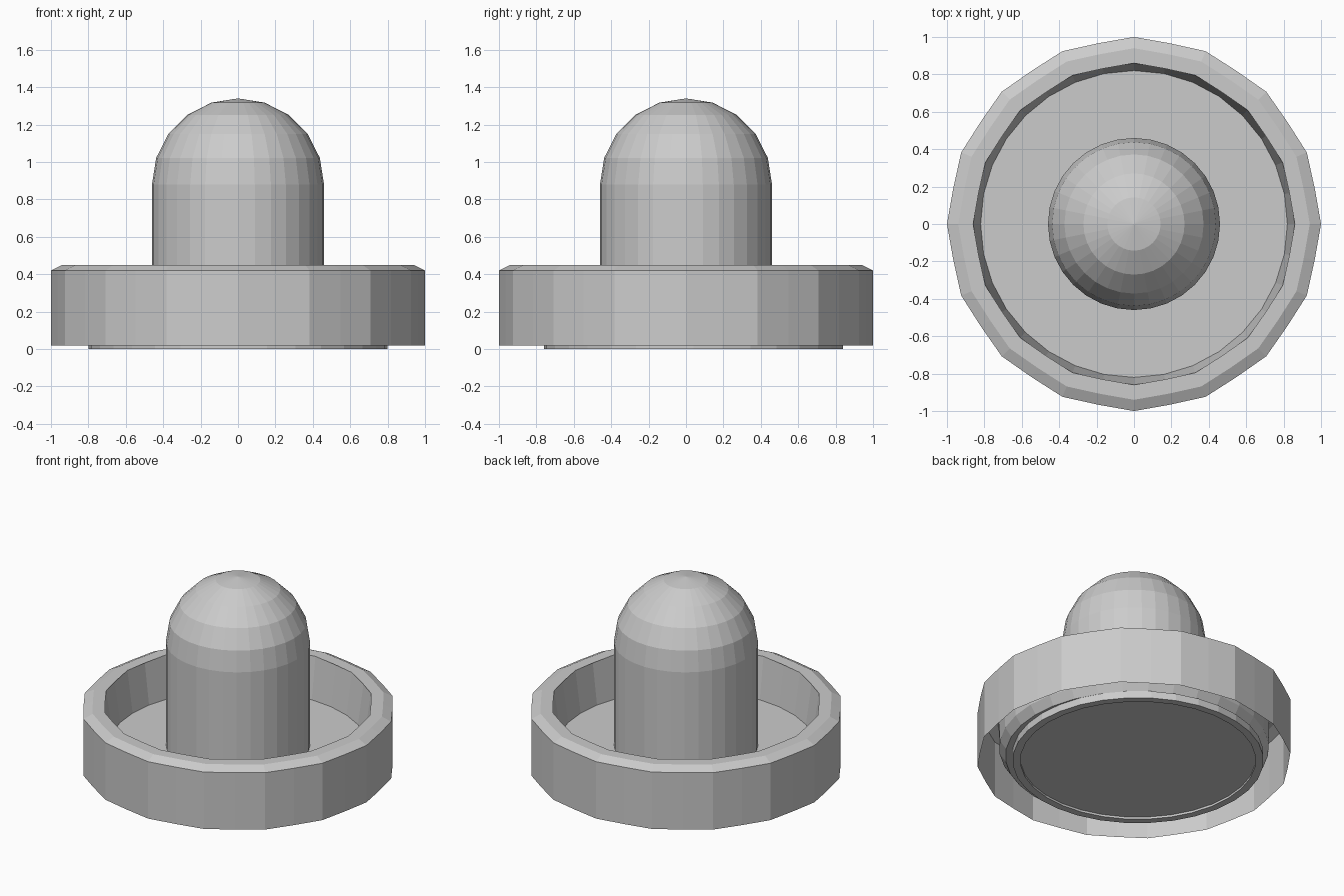
import bpy, bmesh, math

if "Cube" in bpy.data.objects:
    bpy.data.objects.remove(bpy.data.objects["Cube"])


def lathe(name, profile, sides, offset_y=0.0, wave=1.0, up=True):
    """Revolve an (r, z) profile; r = 0 makes a pole. wave scales every second column."""
    bm = bmesh.new()
    rings = []
    for r, z in profile:
        if r == 0:
            rings.append([bm.verts.new((0, offset_y, z))] * sides)
            continue
        ring = []
        for i in range(sides):
            a = 2 * math.pi * i / sides
            k = r * (wave if i % 2 else 1.0)
            ring.append(bm.verts.new((k * math.sin(a), offset_y + k * math.cos(a), z)))
        rings.append(ring)
    for a, b in zip(rings, rings[1:]):
        for i in range(sides):
            j = (i + 1) % sides
            bm.faces.new(dict.fromkeys((a[i], a[j], b[j], b[i])))
    # The face at the pole tells whether the surface faces the right way
    bm.normal_update()
    bm.faces.ensure_lookup_table()
    if (bm.faces[-1].normal.z > 0) != up:
        bmesh.ops.reverse_faces(bm, faces=bm.faces[:])
    mesh = bpy.data.meshes.new(name)
    bm.to_mesh(mesh)
    bm.free()
    obj = bpy.data.objects.new(name, mesh)
    bpy.context.collection.objects.link(obj)
    return obj


# Thin outer skirt with a slightly rippled edge, bevelled rim top
skirt = [(1.0, 0.02), (1.0, 0.42), (0.94, 0.45), (0.86, 0.45)]
lathe("outer_skirt", skirt, 32, wave=0.985)

# Sloping inner wall and deep dish floor
lathe("dish", [(0.86, 0.45), (0.82, 0.16), (0, 0.16)], 32)

# Underside of the dish, inside the hollow skirt
lathe("dish_underside", [(0.87, 0.44), (0.86, 0.11), (0.82, 0.05), (0, 0.05)], 32, up=False)

# Sliding pad with a slightly recessed centre
lathe("base_pad", [(0.80, 0.05), (0.80, 0.0), (0.75, 0.0), (0.75, 0.015), (0, 0.015)],
      32, offset_y=0.04, up=False)

# Round handle with a domed top
dome = [(0.46 * math.cos(math.radians(a)), 0.88 + 0.46 * math.sin(math.radians(a)))
        for a in range(0, 90, 18)]
lathe("handle", [(0.46, 0.16)] + dome + [(0, 1.34)], 32)
